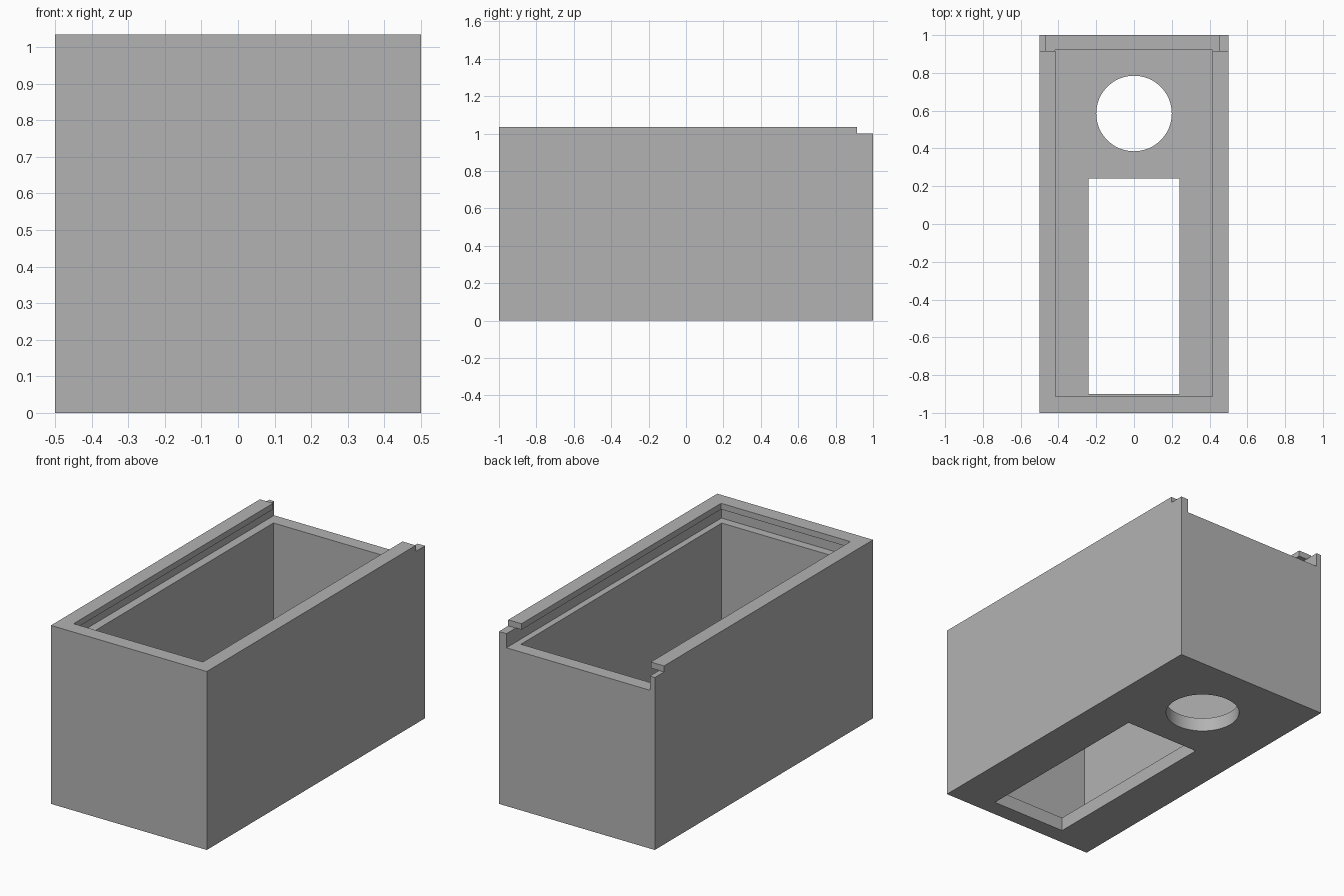
import bpy
import math

default = bpy.data.objects.get("Cube")
if default:
    bpy.data.objects.remove(default, do_unlink=True)

# Material
grey = bpy.data.materials.new("plain grey")
grey.use_nodes = True
colour = (0.45, 0.45, 0.45, 1)
grey.diffuse_color = colour
grey.node_tree.nodes["Principled BSDF"].inputs["Base Color"].default_value = colour


def block(name, x, y, z):
    """Box spanning the given (min, max) ranges."""
    bpy.ops.mesh.primitive_cube_add(size=1)
    ob = bpy.context.object
    ob.name = name
    for axis, (lo, hi) in enumerate((x, y, z)):
        for v in ob.data.vertices:
            v.co[axis] = lo if v.co[axis] < 0 else hi
    return ob


def cut(target, cutter):
    """Subtract a cutter and discard it."""
    cutter.hide_render = True
    mod = target.modifiers.new(cutter.name, 'BOOLEAN')
    mod.operation = 'DIFFERENCE'
    mod.solver = 'EXACT'
    mod.object = cutter
    bpy.ops.object.select_all(action='DESELECT')
    target.select_set(True)
    bpy.context.view_layer.objects.active = target
    bpy.ops.object.modifier_apply(modifier=mod.name)
    bpy.data.objects.remove(cutter, do_unlink=True)


LEDGE, LIP, FLOOR = 0.918, 1.0, 0.08

# Outer body
box = block("box_body", (-0.5, 0.5), (-1, 1), (0, 1.035))
box.data.materials.append(grey)

# Sliding lid channel, open at the back
cut(box, block("lid_channel", (-0.468, 0.452), (-0.97, 1.2), (LEDGE, LIP)))
# Mouth between the overhanging lips
cut(box, block("mouth", (-0.415, 0.415), (-0.914, 1.2), (0.96, 1.2)))
# Step down at the back of the side walls
cut(box, block("back_step", (-0.7, 0.7), (0.915, 1.2), (LIP, 1.2)))
# Main cavity
cut(box, block("cavity", (-0.417, 0.415), (-0.92, 0.92), (FLOOR, 0.96)))
# Rectangular floor opening
cut(box, block("floor_window", (-0.24, 0.24), (-0.9, 0.24), (-0.2, 0.2)))
# Round floor opening
bpy.ops.mesh.primitive_cylinder_add(vertices=64, radius=0.2, depth=0.4, location=(0, 0.585, 0))
round_hole = bpy.context.object
round_hole.name = "round_hole"
cut(box, round_hole)

bpy.ops.object.shade_smooth_by_angle(angle=math.radians(30))
